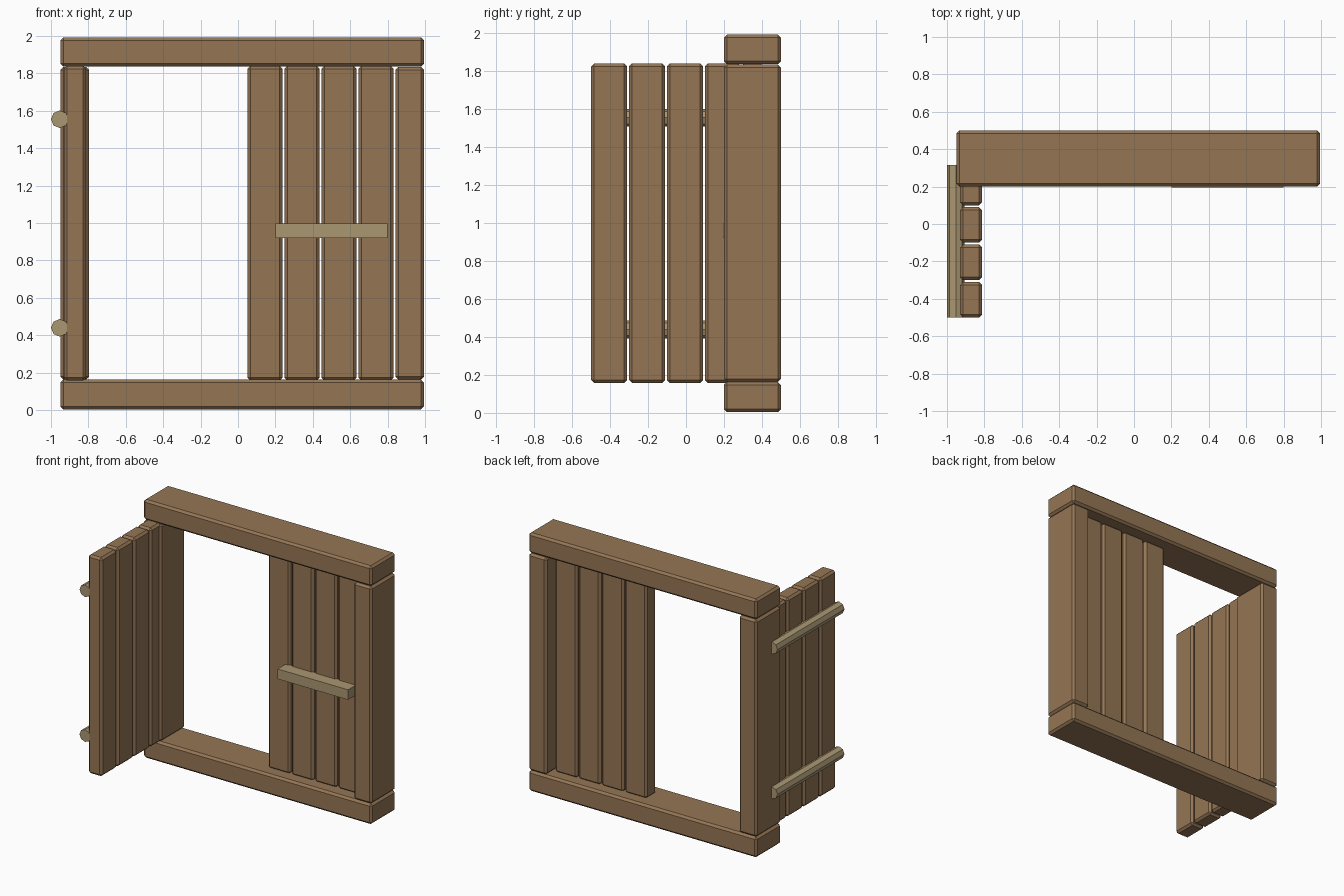
import bpy
import math

cube = bpy.data.objects.get("Cube")
if cube:
    bpy.data.objects.remove(cube, do_unlink=True)


def material(name, colour):
    mat = bpy.data.materials.new(name)
    mat.use_nodes = True
    mat.diffuse_color = colour
    mat.node_tree.nodes["Principled BSDF"].inputs["Base Color"].default_value = colour
    return mat


brown = material("brown wood", (0.30, 0.18, 0.09, 1))
tan = material("pale wood", (0.40, 0.31, 0.17, 1))


def box(name, xs, ys, zs, mat, chamfer=0.0):
    """Box between the given limits, with optional chamfered edges."""
    limits = (xs, ys, zs)
    bpy.ops.mesh.primitive_cube_add(size=1, location=[sum(s) / 2 for s in limits])
    ob = bpy.context.object
    ob.name = name
    ob.scale = [b - a for a, b in limits]
    bpy.ops.object.transform_apply(location=False, rotation=False, scale=True)
    ob.data.materials.append(mat)
    if chamfer:
        mod = ob.modifiers.new("chamfer", 'BEVEL')
        mod.width = chamfer
        mod.segments = 1
    return ob


# Frame beams and posts
depth = (0.2, 0.5)
span = (-0.95, 0.995)
box("bottom_beam", span, depth, (0.004, 0.163), brown, 0.016)
box("top_beam", span, depth, (1.837, 1.993), brown, 0.016)
box("right_post", (-0.95, -0.797), depth, (0.163, 1.835), brown, 0.016)
box("left_post", (0.842, 0.995), depth, (0.163, 1.835), brown, 0.016)

# Fixed panel and open shutter, four planks each
height = (0.157, 1.841)
for i in range(4):
    x = 0.05 + 0.198 * i
    box(f"fixed_plank_{i + 1}", (x, x + 0.188), (0.29, 0.41), height, brown, 0.016)
    y = -0.5 + 0.2 * i
    box(f"shutter_plank_{i + 1}", (-0.93, -0.812), (y, y + 0.19), height, brown, 0.016)

# Handle rail across the fixed panel
box("handle_rail", (0.2, 0.8), (0.196, 0.3), (0.92, 0.997), tan)

# Octagonal poles on the outside of the shutter
for name, z in (("lower_pole", 0.44), ("upper_pole", 1.555)):
    bpy.ops.mesh.primitive_cylinder_add(
        vertices=8, radius=0.047, depth=0.815,
        location=(-0.953, -0.0925, z), rotation=(math.pi / 2, 0, 0))
    pole = bpy.context.object
    pole.name = name
    pole.data.materials.append(tan)
